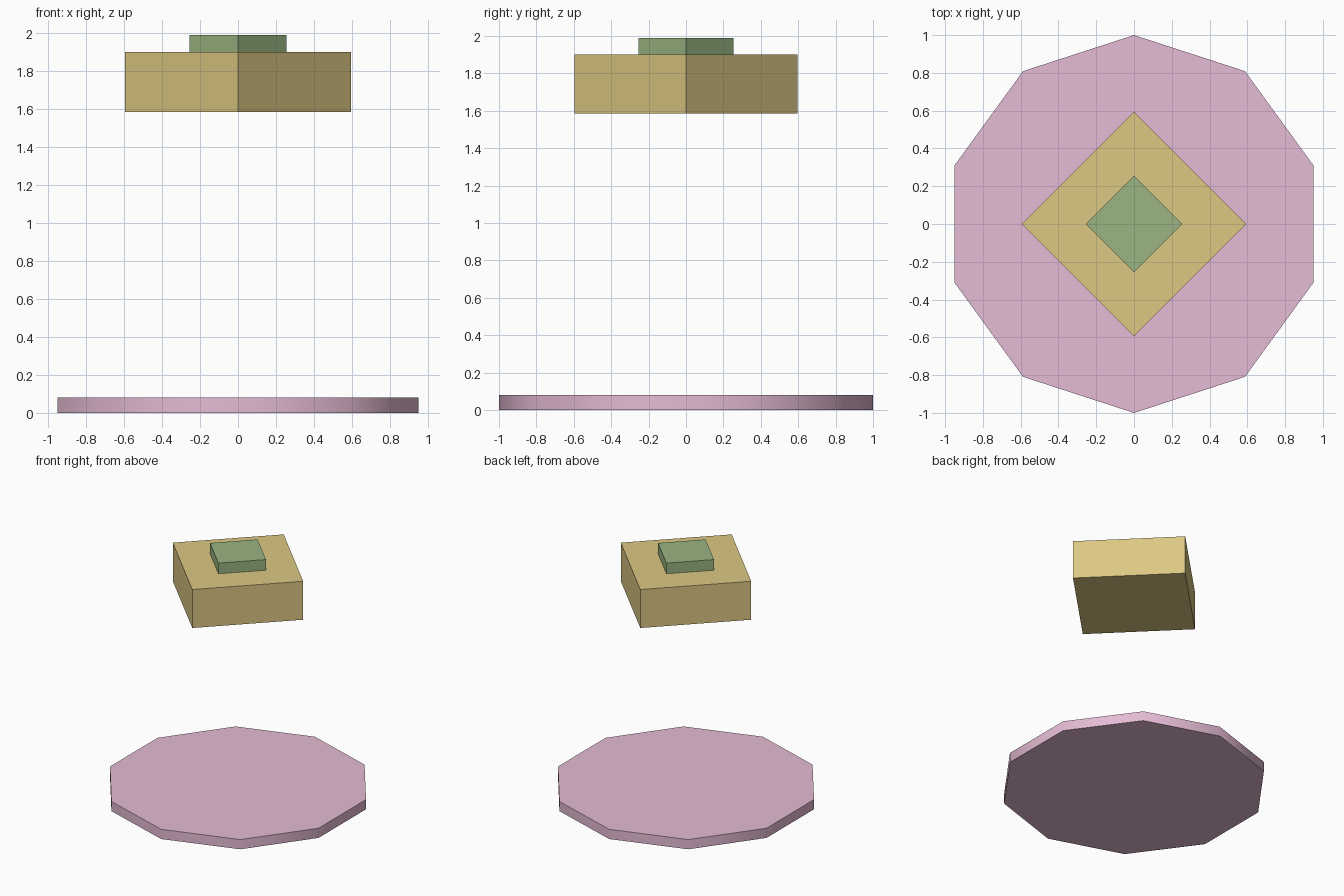
import bpy
import math

if "Cube" in bpy.data.objects:
    bpy.data.objects.remove(bpy.data.objects["Cube"])


def prism(name, sides, radius, z0, z1, color, smooth=False):
    """Upright prism with one corner pointing along +y."""
    bpy.ops.mesh.primitive_cylinder_add(
        vertices=sides, radius=radius, depth=z1 - z0, location=(0, 0, (z0 + z1) / 2))
    obj = bpy.context.object
    obj.name = name
    if smooth:
        bpy.ops.object.shade_smooth_by_angle(angle=math.radians(40))
    mat = bpy.data.materials.new(name + "_color")
    mat.diffuse_color = (*color, 1)
    mat.use_nodes = True
    mat.node_tree.nodes["Principled BSDF"].inputs["Base Color"].default_value = mat.diffuse_color
    obj.data.materials.append(mat)
    return obj


# Ten-sided ground disc with softened rim
prism("base_disc", 10, 1.0, 0.0, 0.08, (0.78, 0.50, 0.66), smooth=True)

# Floating square block, turned 45 degrees
prism("floating_block", 4, 0.595, 1.585, 1.902, (0.72, 0.58, 0.23))

# Small cap resting on the block
prism("top_cap", 4, 0.255, 1.902, 1.99, (0.32, 0.46, 0.22))
